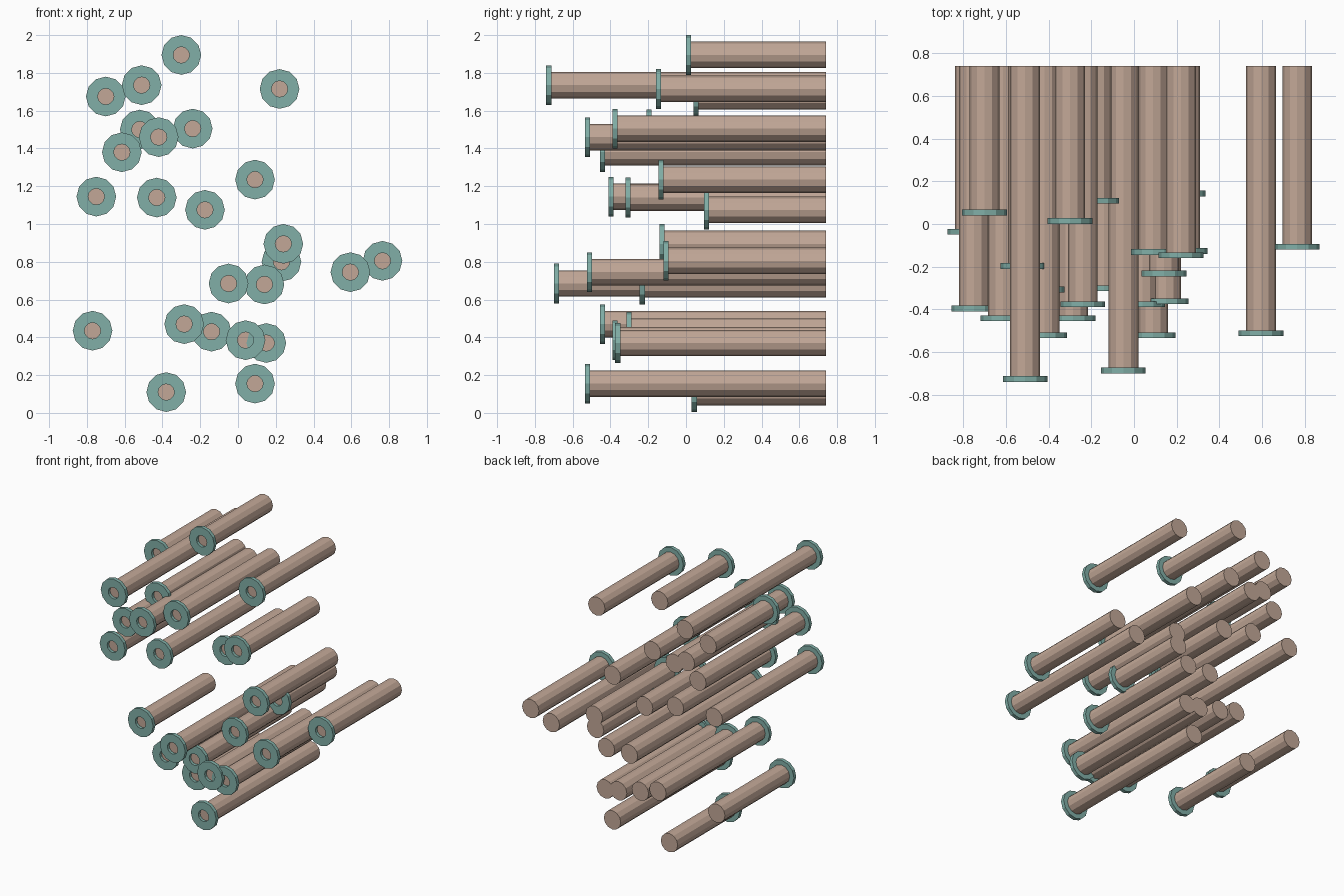
import bpy, bmesh, math
from mathutils import Matrix

cube = bpy.data.objects.get("Cube")
if cube:
    bpy.data.objects.remove(cube, do_unlink=True)

SIDES = 12
BACK = 0.74            # shared plane of all rear ends
SHAFT_R, FLANGE_R, HOLE_R = 0.07, 0.105, 0.043
THICK = 0.027


def material(name, rgb):
    m = bpy.data.materials.new(name)
    m.use_nodes = True
    m.diffuse_color = (*rgb, 1)
    m.node_tree.nodes["Principled BSDF"].inputs["Base Color"].default_value = (*rgb, 1)
    return m


brown = material("warm_brown", (0.54, 0.39, 0.31))
teal = material("muted_teal", (0.22, 0.43, 0.39))


def finish(bm, name, mat, location):
    bmesh.ops.recalc_face_normals(bm, faces=bm.faces)
    mesh = bpy.data.meshes.new(name)
    bm.to_mesh(mesh)
    bm.free()
    mesh.materials.append(mat)
    obj = bpy.data.objects.new(name, mesh)
    obj.location = location
    bpy.context.collection.objects.link(obj)


def shaft(name, x, z, front):
    # closed rod from the back of the flange to the rear plane
    bm = bmesh.new()
    start = front + THICK * 0.8
    bmesh.ops.create_cone(bm, cap_ends=True, segments=SIDES, radius1=SHAFT_R,
                          radius2=SHAFT_R, depth=BACK - start,
                          matrix=Matrix.Rotation(math.pi / 2, 4, "X"))
    finish(bm, name, brown, (x, (BACK + start) / 2, z))


def flange(name, x, z, front):
    # flat ring: rectangular section spun about the rod axis
    bm = bmesh.new()
    section = [(HOLE_R, 0), (FLANGE_R, 0), (FLANGE_R, THICK), (HOLE_R, THICK)]
    verts = [bm.verts.new((r, y, 0)) for r, y in section]
    edges = [bm.edges.new((verts[i], verts[(i + 1) % 4])) for i in range(4)]
    bmesh.ops.spin(bm, geom=verts + edges, cent=(0, 0, 0), axis=(0, 1, 0),
                   angle=math.tau, steps=SIDES, use_merge=True)
    bmesh.ops.remove_doubles(bm, verts=bm.verts, dist=0.0001)
    finish(bm, name, teal, (x, front, z))


# rod positions: x, z, front y
rods = [
    (-.30, 1.895, .00), (-.51, 1.735, -.74), (-.70, 1.675, .04),
    (.22, 1.715, -.16), (-.52, 1.50, -.21), (-.42, 1.46, -.535),
    (-.24, 1.505, -.39), (-.615, 1.38, -.455), (-.75, 1.145, -.41),
    (-.43, 1.14, -.32), (-.175, 1.075, .095), (.09, 1.235, -.145),
    (.24, .895, -.14), (.23, .80, .13), (.595, .745, -.525),
    (.765, .805, -.12), (-.05, .685, -.70), (.14, .68, -.245),
    (-.77, .435, -.05), (-.285, .47, -.455), (-.14, .43, -.315),
    (.04, .385, -.39), (.15, .37, -.375), (.09, .155, -.535),
    (-.38, .11, .03),
]
for i, (x, z, front) in enumerate(rods, 1):
    shaft(f"rod_shaft_{i}", x, z, front)
    flange(f"rod_flange_{i}", x, z, front)
